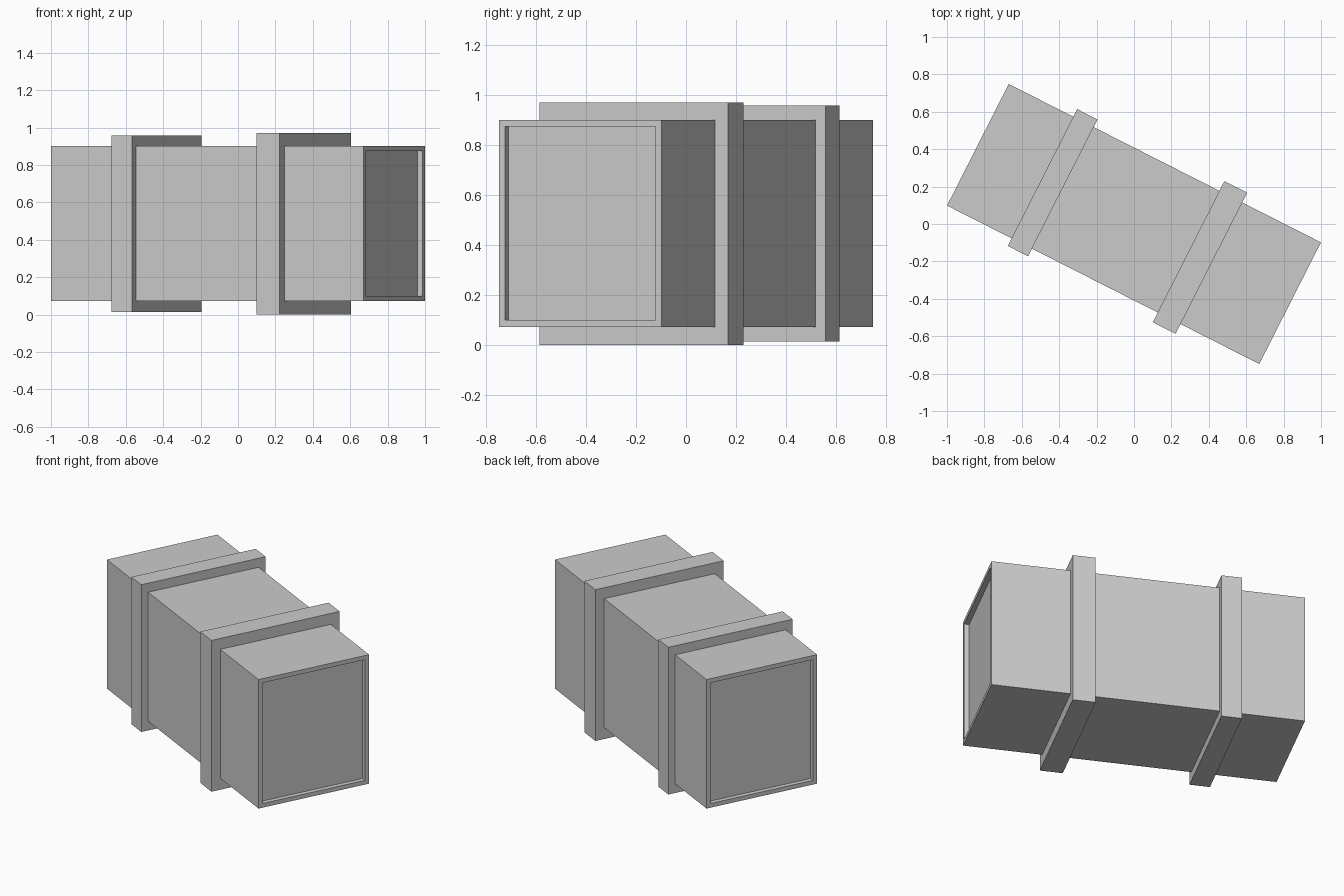
import bpy, bmesh, math
from mathutils import Matrix

if "Cube" in bpy.data.objects:
    bpy.data.objects.remove(bpy.data.objects["Cube"])

TURN = Matrix.Rotation(math.radians(-26.9), 4, 'Z')


def box(name, u0, u1, half_width, z0, z1, recess=None):
    """Box laid along the crate axis; recess = (rim, depth) sinks both end panels."""
    bm = bmesh.new()
    bmesh.ops.create_cube(bm, size=1)
    size = Matrix.Diagonal((u1 - u0, 2 * half_width, z1 - z0, 1))
    place = Matrix.Translation(((u0 + u1) / 2, 0, (z0 + z1) / 2))
    bmesh.ops.transform(bm, matrix=place @ size, verts=bm.verts)
    bm.normal_update()
    if recess:
        rim, depth = recess
        ends = [f for f in bm.faces if abs(f.normal.x) > 0.9]
        # flat rim first, then push the panel straight in
        bmesh.ops.inset_individual(bm, faces=ends, thickness=rim)
        for panel in ends:
            inward = -panel.normal.copy()
            new = bmesh.ops.extrude_discrete_faces(bm, faces=[panel])["faces"][0]
            bmesh.ops.translate(bm, vec=inward * depth, verts=new.verts)
    mesh = bpy.data.meshes.new(name)
    bm.to_mesh(mesh)
    bm.free()
    obj = bpy.data.objects.new(name, mesh)
    obj.matrix_world = TURN
    bpy.context.collection.objects.link(obj)
    return obj


# Long crate body with shallow recessed end panels
box("crate_body", -0.936, 0.936, 0.3645, 0.073, 0.901, recess=(0.038, 0.03))

# Two raised bands wrapped around the body
box("rear_band", -0.549, -0.427, 0.410, 0.014, 0.959)
box("front_band", 0.327, 0.464, 0.423, 0.0, 0.971)
